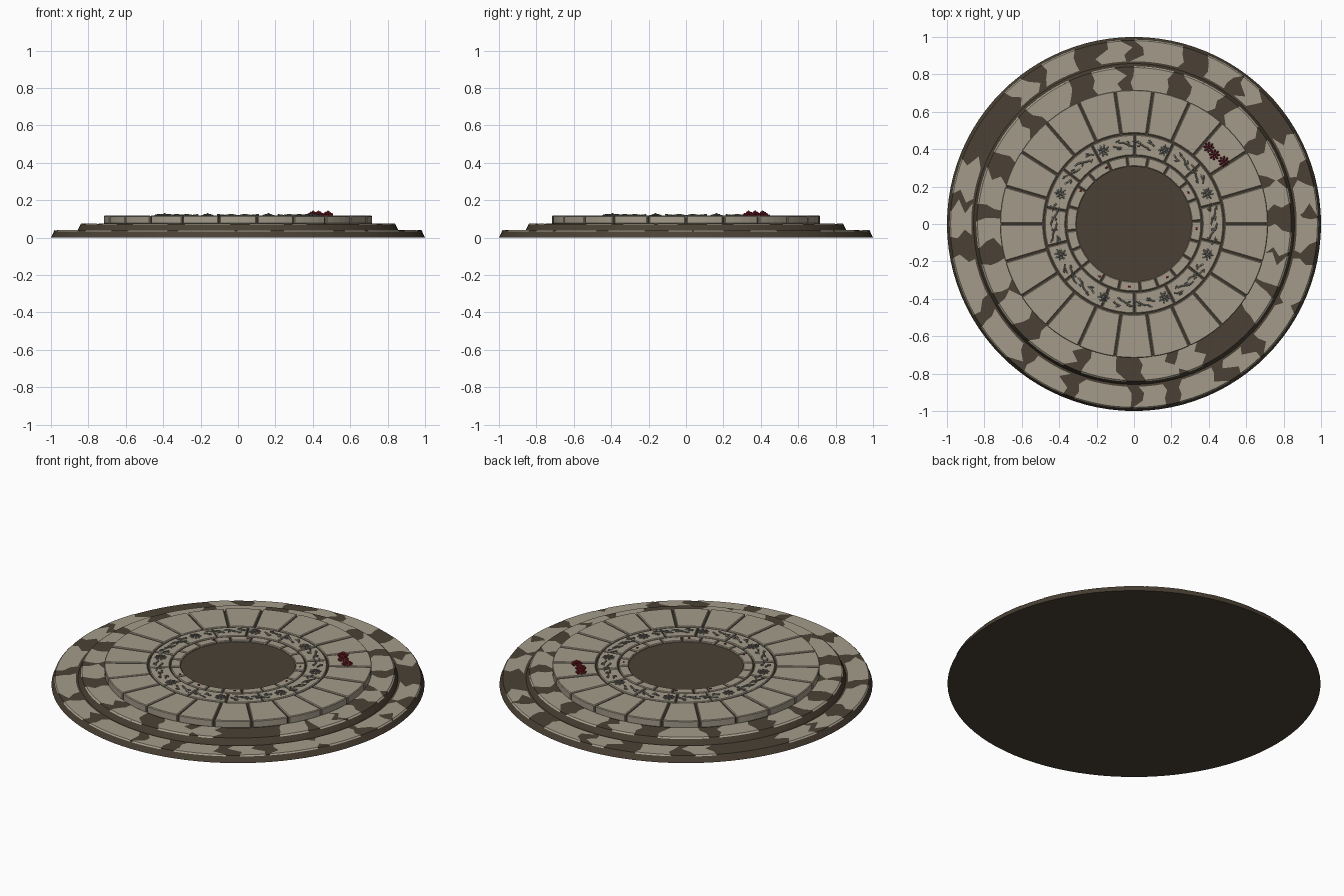
import bpy, bmesh, math, random
from math import sin, cos, pi, radians
from mathutils import Matrix, Vector

random.seed(4)
if "Cube" in bpy.data.objects:
    bpy.data.objects.remove(bpy.data.objects["Cube"])


def material(name, rgb):
    m = bpy.data.materials.new(name)
    m.use_nodes = True
    m.diffuse_color = (*rgb, 1)
    m.node_tree.nodes["Principled BSDF"].inputs["Base Color"].default_value = (*rgb, 1)
    return m


STONE = material("pale stone", (0.37, 0.33, 0.255))
EARTH = material("dark earth", (0.069, 0.053, 0.035))
CARVED = material("carved grey", (0.17, 0.16, 0.14))
VINE = material("grey green vine", (0.20, 0.20, 0.16))
RED = material("red petals", (0.25, 0.015, 0.025))


def make(name, bm, mat, smooth=False):
    bmesh.ops.recalc_face_normals(bm, faces=bm.faces)
    me = bpy.data.meshes.new(name)
    bm.to_mesh(me)
    bm.free()
    me.materials.append(mat)
    for p in me.polygons:
        p.use_smooth = smooth
    ob = bpy.data.objects.new(name, me)
    bpy.context.collection.objects.link(ob)
    return ob


def polar(r, a, z):
    return Vector((r * cos(a), r * sin(a), z))


# Stepped earth core, turned from one profile
def lathe(name, profile, mat, n=96):
    bm = bmesh.new()
    rings = [[bm.verts.new(polar(r, 2 * pi * i / n, z)) for i in range(n)] for r, z in profile]
    for lo, hi in zip(rings, rings[1:]):
        for i in range(n):
            j = (i + 1) % n
            bm.faces.new((lo[i], lo[j], hi[j], hi[i]))
    bm.faces.new(rings[0])
    bm.faces.new(rings[-1])
    return make(name, bm, mat)


lathe("stepped_base", [(1, 0), (0.982, 0.037), (0.858, 0.037), (0.852, 0.05), (0.84, 0.074),
                       (0.705, 0.074), (0.705, 0.107), (0.31, 0.107)], EARTH)


# Rings of wedge-shaped paving stones with narrow joints
def stone_ring(name, r0, r1, z0, z1, count, start=0, gap=0.009, wobble=0.0):
    bm = bmesh.new()
    cuts = [start + 2 * pi * (i + random.uniform(-wobble, wobble)) / count for i in range(count)]
    steps = 4
    for i in range(count):
        a, b = cuts[i], cuts[(i + 1) % count] + (2 * pi if i == count - 1 else 0)
        top = z1 + random.uniform(-0.001, 0.001)
        sections = []
        for s in range(steps + 1):
            t = s / steps
            ring = []
            for r, z in ((r0, z0), (r1, z0), (r1, top), (r0, top)):
                g = gap / 2 / r
                ring.append(bm.verts.new(polar(r, (a + g) * (1 - t) + (b - g) * t, z)))
            sections.append(ring)
        for p, q in zip(sections, sections[1:]):
            for k in range(4):
                bm.faces.new((p[k], p[(k + 1) % 4], q[(k + 1) % 4], q[k]))
        bm.faces.new(sections[0])
        bm.faces.new(sections[-1])
    ob = make(name, bm, STONE)
    bev = ob.modifiers.new("worn edges", "BEVEL")
    bev.width = 0.004
    bev.segments = 1
    bev.limit_method = "ANGLE"
    bev.angle_limit = radians(40)
    return ob


stone_ring("outer_paving", 0.485, 0.717, 0.074, 0.117, 22)
stone_ring("carved_ring", 0.367, 0.478, 0.09, 0.117, 14, radians(-11), 0.007, 0.1)
stone_ring("inner_kerb", 0.308, 0.361, 0.09, 0.117, 20, radians(4), 0.007, 0.12)


# Broken stone remnants lying on the two lower steps
def remnants(name, spans, rows, jag):
    bm = bmesh.new()
    cols = 8
    for a, b in spans:
        grid = []
        for k, (r, z) in enumerate(rows):
            lo = a + random.uniform(-jag, jag)
            hi = b + random.uniform(-jag, jag)
            if k == len(rows) - 1:
                lo, hi = prev
            prev = lo, max(hi, lo + 1)
            grid.append([bm.verts.new(polar(r, radians(lo + (prev[1] - lo) * c / cols), z))
                         for c in range(cols + 1)])
        for p, q in zip(grid, grid[1:]):
            for c in range(cols):
                bm.faces.new((p[c], q[c], q[c + 1], p[c + 1]))
    return make(name, bm, STONE)


lower = [(-8, 2), (5, 13), (18, 30), (45, 51), (55, 64), (72, 89), (92, 101), (108, 121), (126, 134),
         (159, 171), (174, 184), (191, 208), (213, 229), (234, 246), (252, 267), (272, 282),
         (285, 299), (304, 312), (317, 330), (333, 346)]
upper = [(-12, -2), (7, 15), (19, 30), (37, 48), (57, 69), (75, 89), (95, 107), (117, 131), (139, 151),
         (161, 172), (177, 188), (194, 205), (210, 221), (228, 246), (251, 265), (273, 285),
         (288, 297), (323, 333), (338, 346)]
remnants("lower_step_stones", lower, [(0.87, 0.04), (0.905, 0.04), (0.945, 0.04), (0.98, 0.04), (0.987, 0.033)], 2.6)
remnants("upper_step_stones", upper, [(0.715, 0.077), (0.755, 0.077), (0.795, 0.077), (0.836, 0.077), (0.845, 0.07)], 2.6)


# Rosettes: a domed heart with two whorls of petals
def blob(bm, pos, size, turn=0):
    m = Matrix.Translation(pos) @ Matrix.Rotation(turn, 4, "Z") @ Matrix.Diagonal((*size, 1))
    bmesh.ops.create_icosphere(bm, subdivisions=1, radius=1, matrix=m)


def rosette(bm, pos, r, h):
    blob(bm, pos + Vector((0, 0, h * 0.6)), (r * 0.3, r * 0.3, h * 0.5))
    for reach, size, n, lift in ((0.7, 0.32, 8, 0.2), (0.38, 0.24, 5, 0.5)):
        for i in range(n):
            a = 2 * pi * i / n + reach
            blob(bm, pos + polar(r * reach, a, h * lift), (r * size, r * size * 0.7, h * 0.35), a)


bm = bmesh.new()
for k in range(8):
    rosette(bm, polar(0.425, radians(22.5 + 45 * k), 0.115), 0.033, 0.015)
make("carved_rosettes", bm, CARVED)

# Winding vines between the rosettes, sinking in and out of the stone
curve = bpy.data.curves.new("vines", "CURVE")
curve.dimensions = "3D"
curve.bevel_depth = 0.0045
curve.bevel_resolution = 1
curve.use_fill_caps = True
leaves = bmesh.new()
for k in range(8):
    mid = radians(45 * k)
    for phase in (0, pi):
        line = curve.splines.new("POLY")
        line.points.add(24)
        for i, p in enumerate(line.points):
            t = i / 24
            wave = 3 * pi * t + phase
            v = polar(0.428 + 0.014 * sin(wave), mid + radians(30 * (t - 0.5)), 0.1155 + 0.006 * cos(wave))
            p.co = (*v, 1)
            if i % 6 == 3:
                a = mid + radians(30 * (t - 0.5))
                blob(leaves, polar(0.428 + 0.024 * sin(wave), a, 0.119), (0.006, 0.013, 0.005), a + random.uniform(-0.6, 0.6))
vines = bpy.data.objects.new("vines", curve)
curve.materials.append(VINE)
bpy.context.collection.objects.link(vines)
make("vine_leaves", leaves, CARVED)

# Three red blossoms on the paving, and fallen petals round the kerb
bm = bmesh.new()
for x, y in ((0.4, 0.41), (0.43, 0.37), (0.48, 0.335)):
    rosette(bm, Vector((x, y, 0.118)), 0.03, 0.026)
make("red_blossoms", bm, RED)
bm = bmesh.new()
for deg in (-4, 30, 116, 148, 237, 266, 302):
    a = radians(deg)
    blob(bm, polar(0.335, a, 0.119), (0.006, 0.009, 0.004), a)
make("fallen_petals", bm, RED)
